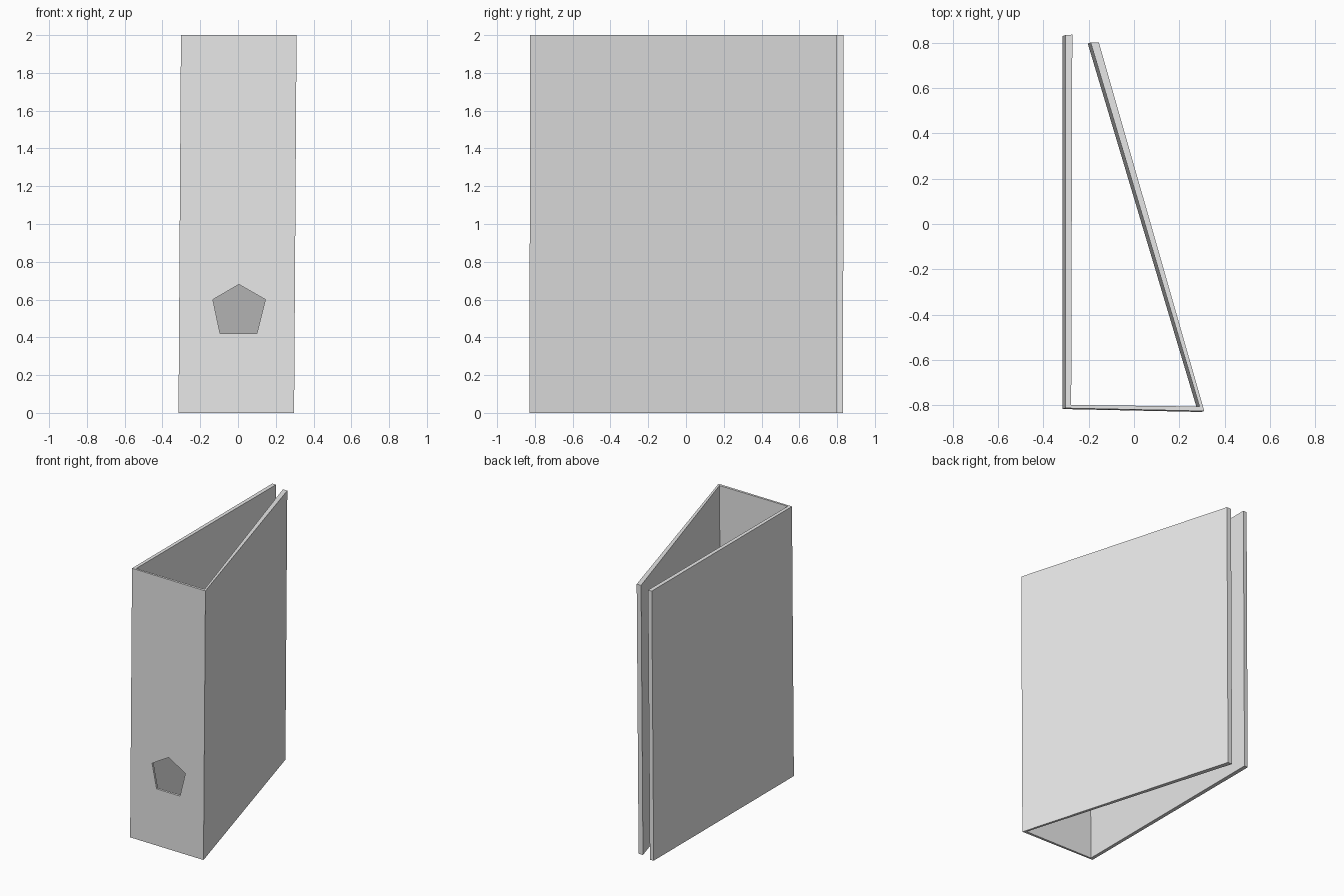
import bpy, bmesh
from mathutils import Vector

cube = bpy.data.objects.get("Cube")
if cube:
    bpy.data.objects.remove(cube, do_unlink=True)

grey = bpy.data.materials.new("light grey board")
grey.use_nodes = True
grey.diffuse_color = (0.8, 0.8, 0.8, 1)
grey.node_tree.nodes["Principled BSDF"].inputs["Base Color"].default_value = grey.diffuse_color

HEIGHT = 2.0
LEAN = Vector((0.013, 0.004, HEIGHT))  # the binder leans very slightly


def prism(name, outline, rise):
    """Extrude a closed outline along the rise vector."""
    bm = bmesh.new()
    base = bm.faces.new([bm.verts.new(p) for p in outline])
    top = bmesh.ops.extrude_face_region(bm, geom=[base])["geom"]
    bmesh.ops.translate(bm, vec=rise, verts=[v for v in top if isinstance(v, bmesh.types.BMVert)])
    bmesh.ops.recalc_face_normals(bm, faces=bm.faces)
    mesh = bpy.data.meshes.new(name)
    bm.to_mesh(mesh)
    bm.free()
    mesh.materials.append(grey)
    obj = bpy.data.objects.new(name, mesh)
    bpy.context.collection.objects.link(obj)
    return obj


# Shared corners where the covers meet the spine
right_out, right_in = (-0.315, -0.816, 0), (-0.29, -0.802, 0)
left_out, left_in = (0.297, -0.829, 0), (0.276, -0.809, 0)

# Boards of the binder
prism("right_cover", [right_out, right_in, (-0.285, 0.831, 0), (-0.315, 0.829, 0)], LEAN)
prism("left_cover", [left_out, (-0.168, 0.796, 0), (-0.204, 0.796, 0), left_in], LEAN)
spine = prism("spine", [right_out, left_out, left_in, right_in], LEAN)

# Five-sided finger hole through the spine
hole = [(0.005, 0.68), (0.145, 0.60), (0.10, 0.42), (-0.095, 0.42), (-0.133, 0.60)]
cutter = prism("hole_cutter", [(x, -1, z) for x, z in hole], Vector((0, 0.4, 0)))
cutter.hide_render = True
cut = spine.modifiers.new("finger_hole", "BOOLEAN")
cut.operation = "DIFFERENCE"
cut.solver = "EXACT"
cut.object = cutter
bpy.context.view_layer.objects.active = spine
bpy.ops.object.modifier_apply(modifier=cut.name)
bpy.data.objects.remove(cutter, do_unlink=True)
